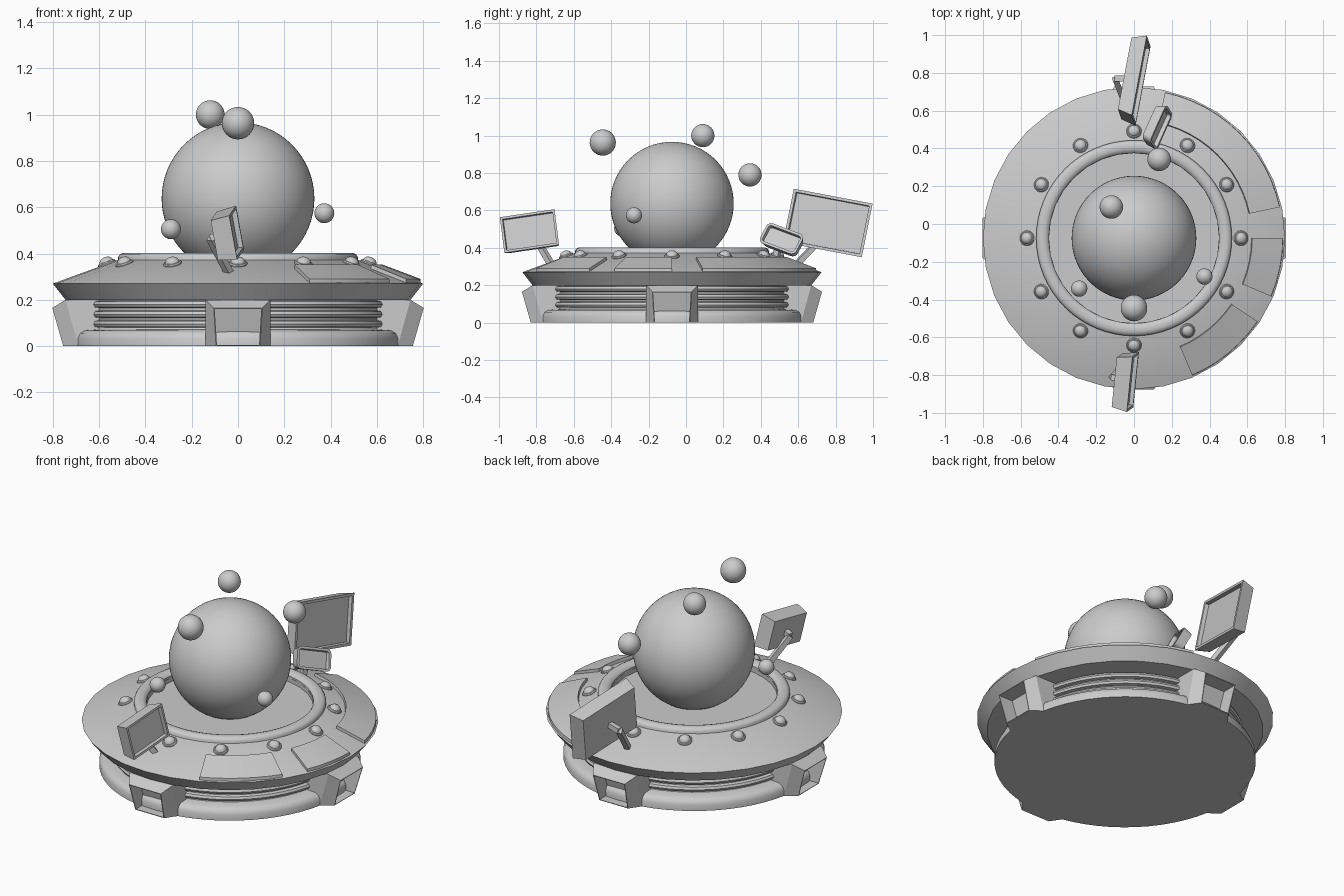
import bpy, bmesh, math
from mathutils import Vector, Matrix

if "Cube" in bpy.data.objects:
    bpy.data.objects.remove(bpy.data.objects["Cube"])

CY = -0.075  # hull axis sits slightly forward of the origin


def finish(bm, name, smooth=True, angle=35):
    bmesh.ops.recalc_face_normals(bm, faces=bm.faces)
    me = bpy.data.meshes.new(name)
    bm.to_mesh(me)
    bm.free()
    ob = bpy.data.objects.new(name, me)
    bpy.context.collection.objects.link(ob)
    if smooth:
        bpy.ops.object.select_all(action='DESELECT')
        ob.select_set(True)
        bpy.context.view_layer.objects.active = ob
        bpy.ops.object.shade_smooth_by_angle(angle=math.radians(angle))
    return ob


def lathe(name, profile, seg):
    bm = bmesh.new()
    vs = [bm.verts.new((r, CY, z)) for r, z in profile]
    edges = [bm.edges.new(p) for p in zip(vs, vs[1:])]
    bmesh.ops.spin(bm, geom=vs + edges, cent=(0, CY, 0), axis=(0, 0, 1),
                   angle=math.tau, steps=seg, use_duplicate=False)
    bmesh.ops.remove_doubles(bm, verts=bm.verts, dist=1e-4)
    return finish(bm, name)


def ball(name, loc, r, seg=32):
    bm = bmesh.new()
    bmesh.ops.create_uvsphere(bm, u_segments=seg, v_segments=seg // 2, radius=r,
                              matrix=Matrix.Translation(loc))
    return finish(bm, name)


# Base with rounded skirt and stacked ribs
base = [(0, 0), (.705, 0), (.705, .035), (.695, .056), (.675, .068), (.62, .072)]
for z in (.08, .122, .165):
    base += [(.615, z), (.634, z + .003), (.64, z + .015), (.634, z + .028), (.615, z + .032)]
base += [(.61, .205), (0, .205)]
lathe("base", base, 64)

# Saucer shell, low-sided outer disc
lathe("saucer_disc", [(.45, .2), (.745, .2), (.8, .27), (.515, .374), (.45, .374), (.45, .2)], 32)

# Cockpit rim and well floor
lathe("cockpit_rim", [(.45, .35), (.45, .385), (.46, .398), (.475, .403), (.495, .403), (.51, .397),
                      (.518, .385), (.518, .36), (.45, .35)], 64)
lathe("cockpit_floor", [(0, .35), (.47, .35), (.47, .33), (0, .33), (0, .35)], 64)

# Central sphere and floating balls
ball("central_sphere", (0, CY, .637), .33, 64)
for i, (x, y, z, r) in enumerate([(0, -.445, .963, .07), (-.12, .09, 1.0, .062), (.133, .342, .79, .062),
                                  (.373, -.278, .574, .043), (-.29, -.342, .505, .043)]):
    ball(f"floating_ball_{i + 1}", (x, y, z), r)

# Ring of twelve lamps lying on the slope
for i in range(12):
    ob = lathe(f"rim_lamp_{i + 1}", [(0, -.015), (.04, -.015), (.04, .006), (.036, .011), (.031, .012), (.028, .02),
                                     (.02, .028), (.01, .032), (0, .033)], 20)
    ob.data.transform(Matrix.Translation((0, -CY, 0)))
    ob.matrix_world = (Matrix.Translation((0, CY, 0)) @ Matrix.Rotation(i * math.tau / 12, 4, 'Z')
                       @ Matrix.Translation((.565, 0, .353)) @ Matrix.Rotation(math.radians(20), 4, 'Y'))


# Raised hull plates on the right side
def plate(name, a0, a1, r0=.62, r1=.79):
    bm = bmesh.new()
    n = max(3, round((a1 - a0) / 5.6))
    rings = []
    for i in range(n + 1):
        a = math.radians(a0 + (a1 - a0) * i / n)
        pts = []
        for r, h in ((r0, -.01), (r0 + .006, .018), (r1 - .002, .016), (r1, -.01)):
            z = .27 + (.8 - r) * .365 + h
            pts.append(bm.verts.new((r * math.cos(a), CY + r * math.sin(a), z)))
        rings.append(pts)
    for p, q in zip(rings, rings[1:]):
        for k in range(4):
            bm.faces.new((p[k], q[k], q[(k + 1) % 4], p[(k + 1) % 4]))
    bm.faces.new(rings[0])
    bm.faces.new(rings[-1])
    finish(bm, name, angle=25)


plate("front_plate", -67, -34)
plate("side_plate", -23, 0)
plate("rear_plate", 12, 78)


# Four hollow feet around the base
def foot(name, ang):
    bm = bmesh.new()
    # each section: half-width and radius at bottom, then half-width, radius and height at top
    sections = [(.14, .6, .14, .6, .2), (.14, .69, .14, .745, .2), (.095, .755, .105, .802, .165)]
    rings = []
    for wb, rb, wt, rt, zt in sections:
        rings.append([bm.verts.new(p) for p in ((rb, -wb, 0), (rb, wb, 0), (rt, wt, zt), (rt, -wt, zt))])
    for p, q in zip(rings, rings[1:]):
        for k in range(4):
            bm.faces.new((p[k], p[(k + 1) % 4], q[(k + 1) % 4], q[k]))
    bm.faces.new(rings[0])
    mouth = bm.faces.new(rings[2])
    bmesh.ops.recalc_face_normals(bm, faces=bm.faces)
    bmesh.ops.inset_region(bm, faces=[mouth], thickness=.006)
    inner = bmesh.ops.extrude_discrete_faces(bm, faces=[mouth])["faces"][0]
    bmesh.ops.translate(bm, verts=inner.verts, vec=(-.09, 0, 0))
    bm.transform(Matrix.Translation((0, CY, 0)) @ Matrix.Rotation(ang, 4, 'Z'))
    finish(bm, name, smooth=False)


for name, k in (("right_foot", 0), ("back_foot", 1), ("left_foot", 2), ("front_foot", 3)):
    foot(name, k * math.pi / 2)


# Screens: tapered boxes with a recessed face, aimed by width and height directions
def screen(name, centre, u, v, w, h, t, frame, rounded=0, taper=.9):
    u = Vector(u).normalized()
    n = u.cross(Vector(v)).normalized()
    v = n.cross(u)
    bm = bmesh.new()
    bmesh.ops.create_cube(bm, size=1)
    for p in bm.verts:
        s = taper if p.co.z < 0 else 1
        p.co = (p.co.x * w * s, p.co.y * h * s, (p.co.z - .5) * t)
    if rounded:
        corners = [e for e in bm.edges if abs(e.verts[0].co.z - e.verts[1].co.z) > t / 2]
        bmesh.ops.bevel(bm, geom=corners, offset=rounded, segments=4, profile=.5, affect='EDGES')
    bm.normal_update()
    face = max(bm.faces, key=lambda f: f.calc_center_median().z)
    bmesh.ops.inset_region(bm, faces=[face], thickness=frame)
    bmesh.ops.inset_region(bm, faces=[face], thickness=.003, depth=-.022)
    m = Matrix((u, v, n)).transposed().to_4x4()
    bm.transform(Matrix.Translation(centre) @ m)
    finish(bm, name, smooth=bool(rounded))


screen("front_screen", (-.006, -.837, .49), (.03, .294, .043), (-.035, -.032, .188), .297, .195, .085, .018)
screen("rear_screen", (.038, .758, .533), (.08, .423, -.08), (-.02, .055, .285), .436, .293, .08, .022)
screen("small_screen", (.145, .51, .45), (.09, .2, -.075), (-.05, .02, .118), .225, .125, .055, .014, .028)


# Bent support arms behind the screens
def bar(name, a, b, s=.015):
    a, b = Vector(a), Vector(b)
    bm = bmesh.new()
    bmesh.ops.create_cube(bm, size=1)
    bm.transform(Matrix.Translation((a + b) / 2) @ (b - a).to_track_quat('Z', 'Y').to_matrix().to_4x4()
                 @ Matrix.Diagonal((2 * s, 2 * s, (b - a).length, 1)))
    finish(bm, name, smooth=False)


for name, pts in (("front_arm", [(-.06, -.82, .485), (-.118, -.812, .466), (-.035, -.72, .31)]),
                  ("rear_arm", [(-.03, .77, .52), (-.1, .77, .5), (-.03, .59, .31)]),
                  ("small_arm", [(.1, .5, .44), (.09, .48, .34)])):
    for i, (a, b) in enumerate(zip(pts, pts[1:])):
        bar(f"{name}_{i + 1}", a, b)
